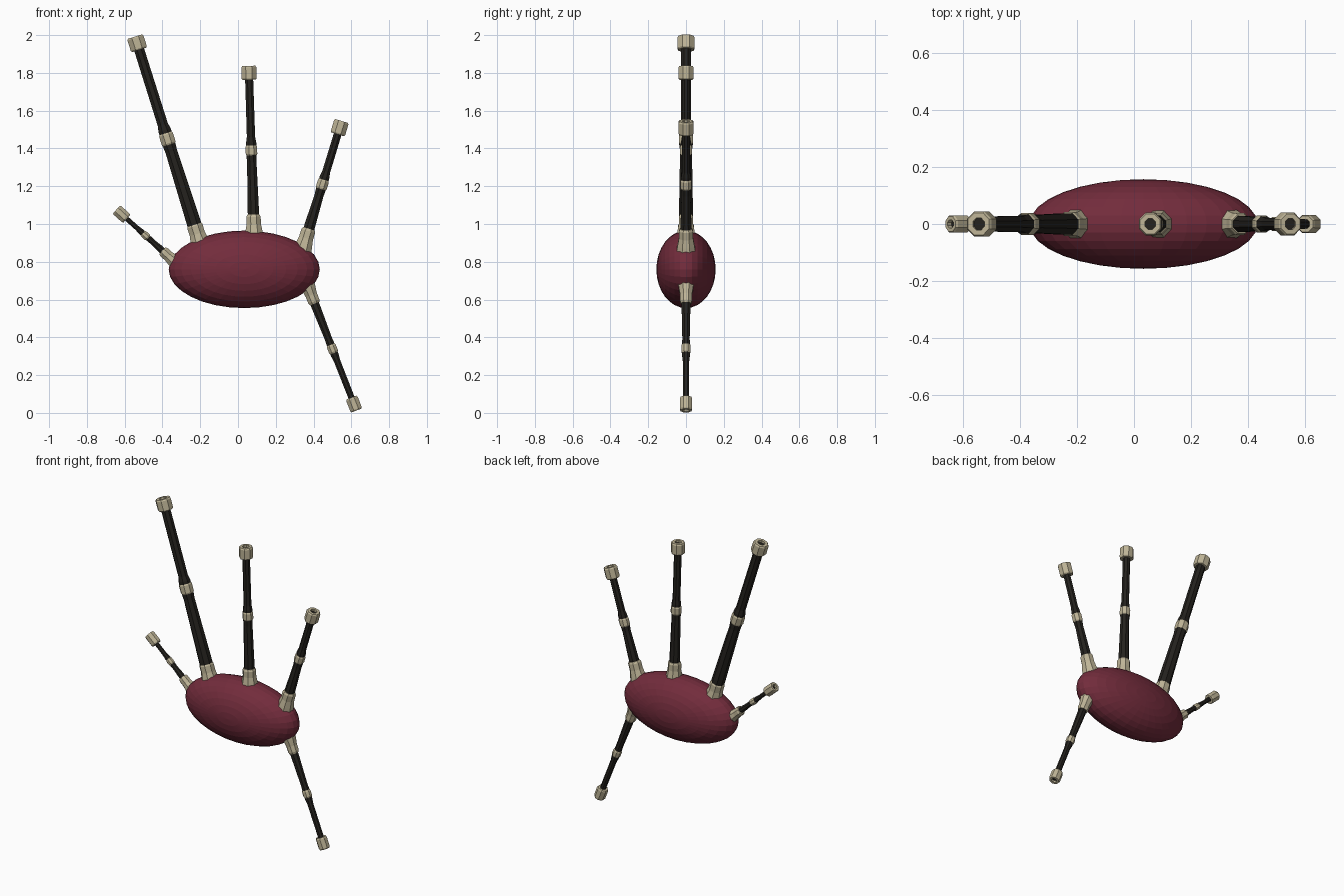
import bpy, bmesh, math
from mathutils import Vector

if "Cube" in bpy.data.objects:
    bpy.data.objects.remove(bpy.data.objects["Cube"])


def material(name, rgb):
    m = bpy.data.materials.new(name)
    m.diffuse_color = (*rgb, 1)
    m.use_nodes = True
    m.node_tree.nodes["Principled BSDF"].inputs["Base Color"].default_value = m.diffuse_color
    return m


RED = material("bag cloth", (0.17, 0.025, 0.045))
IVORY = material("ivory", (0.52, 0.46, 0.31))
DARK = material("dark wood", (0.018, 0.016, 0.013))


def finish(name, bm, mat):
    bmesh.ops.recalc_face_normals(bm, faces=bm.faces)
    mesh = bpy.data.meshes.new(name)
    bm.to_mesh(mesh)
    bm.free()
    mesh.materials.append(mat)
    ob = bpy.data.objects.new(name, mesh)
    bpy.context.collection.objects.link(ob)
    return ob


def lathe(name, origin, axis, profile, mat, closed=False, sides=8):
    """Turn (radius, height) points around an axis; cap ends or close the loop."""
    bm = bmesh.new()
    rings = []
    for r, h in profile:
        rings.append([bm.verts.new((r * math.cos(a), r * math.sin(a), h))
                      for a in (math.tau * (i + 0.5) / sides for i in range(sides))])
    pairs = list(zip(rings, rings[1:]))
    if closed:
        pairs.append((rings[-1], rings[0]))
    else:
        bm.faces.new(rings[0])
        bm.faces.new(rings[-1])
    for a, b in pairs:
        for i in range(sides):
            j = (i + 1) % sides
            bm.faces.new((a[i], a[j], b[j], b[i]))
    ob = finish(name, bm, mat)
    ob.rotation_mode = 'QUATERNION'
    ob.rotation_quaternion = axis.to_track_quat('Z', 'Y')
    ob.location = origin
    return ob


def pipe(name, base, stock_top, joint, tip, r, r_stock, r_joint, r_tip):
    base, stock_top, joint, tip = (Vector((x, 0, z)) for x, z in (base, stock_top, joint, tip))
    axis = (tip - base).normalized()
    s, j, e = ((p - base).dot(axis) for p in (stock_top, joint, tip))
    jl, el = r_joint * 0.95, 0.037
    # flared stock tied into the bag
    lathe(name + "_stock", base, axis,
          [(r_stock * 1.35, -0.03), (r_stock * 1.2, 0.01), (r_stock, s * 0.5),
           (r_stock, s - 0.012), (r_stock * 0.85, s)], IVORY)
    # wooden tube, lower and upper section
    lathe(name + "_tube", base, axis,
          [(r * 1.2, s * 0.5), (r * 1.2, s + 0.02), (r, j - jl - 0.03), (r * 1.08, j - jl),
           (r * 1.08, j + jl + 0.01), (r * 0.88, j + jl + 0.04), (r * 0.85, e + el - 0.015)], DARK)
    # joint ring
    lathe(name + "_joint_ring", base, axis,
          [(r_joint * 0.8, j - jl), (r_joint, j - jl * 0.6),
           (r_joint, j + jl * 0.6), (r_joint * 0.8, j + jl)], IVORY)
    # hollow end cap
    bore = r_tip * 0.48
    lathe(name + "_end_cap", base, axis,
          [(r_tip * 0.88, e - el), (r_tip, e - el + 0.008), (r_tip, e + el - 0.008),
           (r_tip * 0.88, e + el), (bore, e + el), (bore, e - el)], IVORY, closed=True)


# bag: ellipsoid with its poles front and back
bm = bmesh.new()
bmesh.ops.create_uvsphere(bm, u_segments=32, v_segments=16, radius=1)
bag = finish("bag", bm, RED)
bag.rotation_euler = (math.pi / 2, 0, 0)
bag.scale = (0.4, 0.205, 0.157)
bag.location = (0.033, 0, 0.76)

# three drones, blowpipe and chanter
pipe("bass_drone", (-0.199, 0.895), (-0.232, 1.0), (-0.374, 1.45), (-0.534, 1.957),
     0.034, 0.045, 0.041, 0.048)
pipe("middle_drone", (0.085, 0.95), (0.082, 1.05), (0.071, 1.39), (0.058, 1.80),
     0.027, 0.041, 0.033, 0.043)
pipe("tenor_drone", (0.345, 0.875), (0.375, 0.975), (0.445, 1.21), (0.538, 1.51),
     0.026, 0.041, 0.032, 0.043)
pipe("blowpipe", (-0.335, 0.80), (-0.40, 0.86), (-0.488, 0.94), (-0.616, 1.052),
     0.016, 0.031, 0.021, 0.033)
pipe("chanter", (0.37, 0.67), (0.405, 0.578), (0.498, 0.338), (0.614, 0.047),
     0.021, 0.034, 0.027, 0.035)
